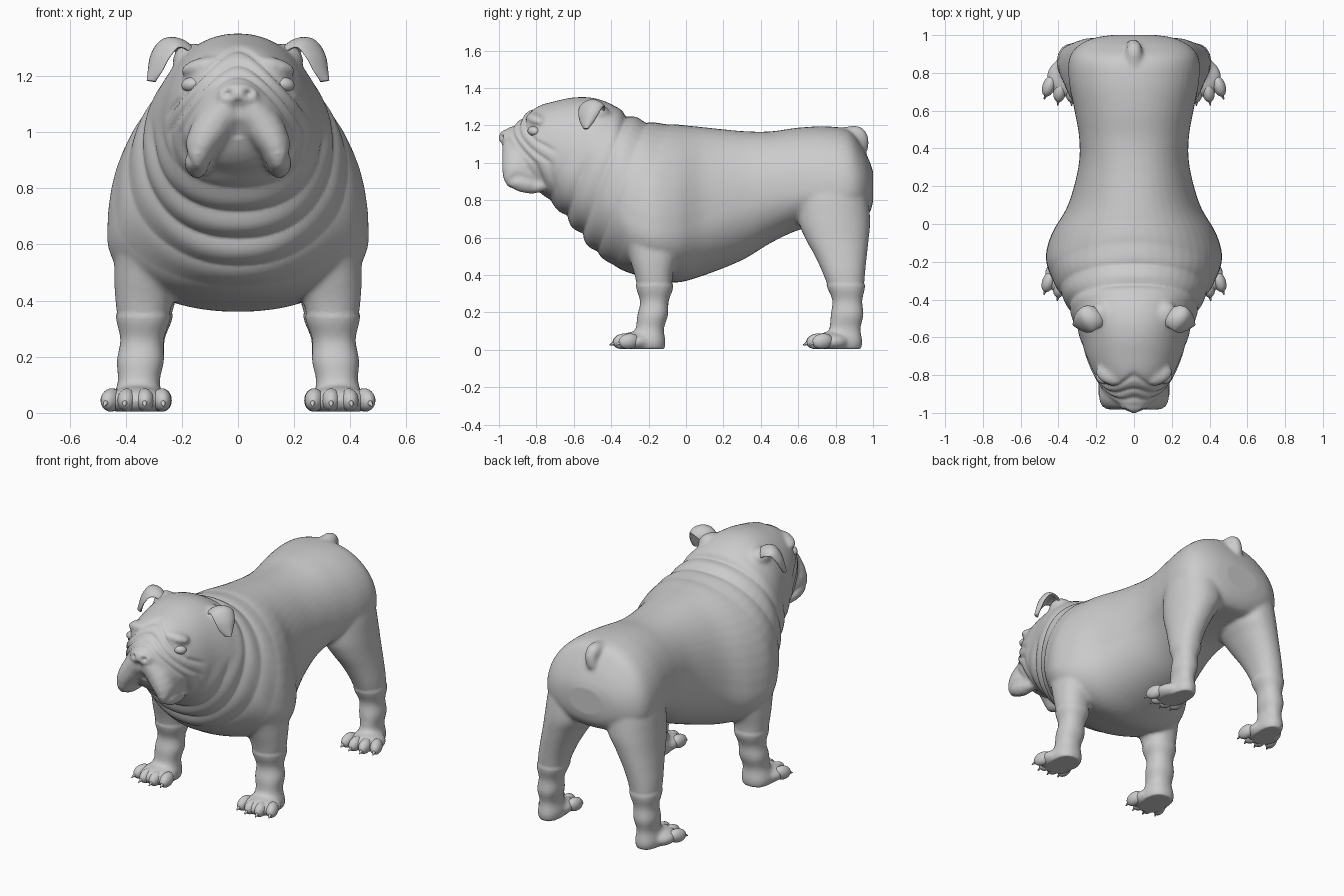
import bpy, bmesh, math
from mathutils import Vector, Matrix, Euler

if "Cube" in bpy.data.objects:
    bpy.data.objects.remove(bpy.data.objects["Cube"])


def smooth_rows(rows, n=6):
    """Catmull-Rom interpolation of station rows."""
    out = []
    for i in range(len(rows) - 1):
        a, b, c, d = rows[max(i - 1, 0)], rows[i], rows[i + 1], rows[min(i + 2, len(rows) - 1)]
        for k in range(n):
            t = k / n
            out.append([0.5 * (2 * q + (r - p) * t + (2 * p - 5 * q + 4 * r - s) * t * t
                               + (3 * q - p - 3 * r + s) * t ** 3) for p, q, r, s in zip(a, b, c, d)])
    return out + [list(rows[-1])]


def loft(bm, rings):
    vs = [[bm.verts.new(p) for p in r] for r in rings]
    n = len(vs[0])
    faces = [bm.faces.new((a[i], a[(i + 1) % n], b[(i + 1) % n], b[i]))
             for a, b in zip(vs, vs[1:]) for i in range(n)]
    faces += [bm.faces.new(vs[0][::-1]), bm.faces.new(vs[-1])]
    bmesh.ops.recalc_face_normals(bm, faces=faces)


def circle(n=40, p=2.0):
    for i in range(n):
        a = 2 * math.pi * i / n
        c, s = math.cos(a), math.sin(a)
        yield math.copysign(abs(c) ** (2 / p), c), math.copysign(abs(s) ** (2 / p), s)


def blob(bm, loc, scale, rot=(0, 0, 0)):
    m = Matrix.LocRotScale(Vector(loc), Euler(rot), Vector(scale))
    bmesh.ops.create_uvsphere(bm, u_segments=24, v_segments=14, radius=1, matrix=m)


def finish(bm, name):
    me = bpy.data.meshes.new(name)
    bm.to_mesh(me)
    bm.free()
    for f in me.polygons:
        f.use_smooth = True
    ob = bpy.data.objects.new(name, me)
    bpy.context.collection.objects.link(ob)
    return ob


skin = bmesh.new()

# Trunk, neck and head: y, top, bottom, height of widest point, half width
trunk = [(-.975, 1.16, 1.05, 1.10, .06), (-.94, 1.195, 1.0, 1.08, .10), (-.90, 1.22, .93, 1.06, .145),
         (-.85, 1.27, .88, 1.05, .185), (-.79, 1.305, .85, 1.04, .22), (-.70, 1.33, .77, 1.02, .255),
         (-.60, 1.35, .66, .97, .285), (-.50, 1.348, .54, .92, .322), (-.40, 1.315, .46, .80, .37),
         (-.30, 1.25, .41, .68, .43), (-.18, 1.215, .38, .63, .467), (-.05, 1.205, .36, .63, .435),
         (.10, 1.19, .40, .68, .35), (.30, 1.17, .48, .78, .295), (.45, 1.168, .57, .84, .29),
         (.60, 1.188, .64, .85, .315), (.75, 1.195, .67, .85, .345), (.87, 1.175, .68, .85, .345),
         (.94, 1.09, .69, .86, .30), (.985, 1.0, .74, .87, .21), (1.003, .94, .81, .88, .09)]
loft(skin, [[(w * c, y, mid + s * ((top - mid) if s > 0 else (mid - bot))) for c, s in circle(48, 2.15)]
            for y, top, bot, mid, w in smooth_rows(trunk)])

# Legs: z, front y, back y, centre x, half width
front_leg = [(.80, -.28, -.08, .27, .09), (.62, -.335, -.02, .305, .125), (.50, -.305, -.045, .325, .116),
             (.40, -.275, -.07, .335, .102), (.32, -.26, -.075, .338, .09), (.22, -.25, -.095, .345, .08),
             (.13, -.27, -.11, .352, .08), (.05, -.30, -.115, .357, .085), (0, -.30, -.115, .357, .083)]
hind_leg = [(1.0, .68, .92, .20, .09), (.85, .61, .965, .205, .14), (.70, .60, .985, .215, .15),
            (.60, .635, .978, .25, .125), (.50, .69, .967, .285, .104), (.40, .735, .957, .312, .09),
            (.30, .77, .95, .325, .078), (.20, .78, .945, .333, .066), (.13, .765, .94, .337, .063),
            (.05, .74, .938, .338, .066), (0, .74, .935, .338, .062)]
for side in (1, -1):
    for leg in (front_leg, hind_leg):
        loft(skin, [[(side * (x + w * c), (a + b) / 2 + s * (b - a) / 2, z) for c, s in circle(32, 2.2)]
                    for z, a, b, x, w in smooth_rows(leg)])
    # Broad front of each paw
    blob(skin, (side * .362, -.275, .045), (.108, .10, .055), (0, 0, side * .2))
    blob(skin, (side * .358, .775, .045), (.10, .10, .055), (0, 0, side * .35))
    # Hanging jowl, brow, eyelid and ear root
    for x, y, z, r, sy in smooth_rows([(.05, -.91, 1.075, .062, .075), (.09, -.905, 1.02, .07, .08),
                                       (.128, -.90, .96, .06, .085), (.146, -.88, .90, .047, .09),
                                       (.146, -.83, .875, .04, .09)], 2):
        blob(skin, (side * x, y, z), (r, sy, r))
    blob(skin, (side * .13, -.80, 1.235), (.08, .05, .03), (0, side * .25, side * .4))
    blob(skin, (side * .165, -.785, 1.125), (.06, .045, .022), (0, side * .2, side * .5))
    blob(skin, (side * .175, -.48, 1.265), (.06, .07, .05), (0, side * .5, 0))

# Nose and short curled tail
blob(skin, (0, -.965, 1.135), (.075, .037, .042))
tail = smooth_rows([(.0, .84, 1.14, .05), (0, .91, 1.155, .044), (0, .94, 1.125, .037), (-.01, .945, 1.085, .032)], 4)
for x, y, z, r in tail:
    blob(skin, (x, y, z), (r, r, r))

body = finish(skin, "dog_body")
mod = body.modifiers.new("merge", 'REMESH')
mod.mode = 'VOXEL'
mod.voxel_size = .011
mod = body.modifiers.new("soften", 'SMOOTH')
mod.factor = .5
mod.iterations = 10
dg = bpy.context.evaluated_depsgraph_get()
dg.update()
merged = bpy.data.meshes.new_from_object(body.evaluated_get(dg))
body.modifiers.clear()
body.data = merged


def gauss(v, w):
    return math.exp(-(v / w) ** 2)


def relief(p):
    """Height of the skin folds at a point."""
    x, y, z = p
    # Neck and throat folds, fading out over the skull
    u = y + .38 * (1.25 - z)
    k = min(1, max(0, (z - .95) / .1))
    fade = 1 - k + k / (1 + math.exp(-(u + .36) / .02))
    amp = .013 + .012 * gauss(x, .2)
    h = amp * (abs(math.sin(math.pi * (u + .44) / .12)) - .6) * gauss(u + .36, .2) * fade
    # Creases sweeping from the nose round the muzzle and over the forehead
    if y < -.68:
        e = math.hypot(x / (.2 - .4 * max(0, z - 1.0)), (z - 1.0) / .2)
        k = min(1, (-.68 - y) / .06) * min(1, max(0, (z - .84) / .08))
        for ring in (1.02, 1.22, 1.48):
            h -= .009 * k * gauss(e - ring, .05)
    # Nostrils and the lip groove
    if y < -.93:
        h -= .022 * gauss(math.hypot(abs(x) - .042, z - 1.14), .016)
        if z < 1.11:
            h -= .008 * gauss(x, .012)
    # Wrist and hock bumps
    if z < .35 and abs(x) > .2:
        h += .005 * math.sin(z * 42)
    return h


moved = [v.co + v.normal * relief(v.co) for v in merged.vertices]
for v, co in zip(merged.vertices, moved):
    v.co = (co.x, max(-1, min(1, co.y)), max(0.005, co.z))
for f in merged.polygons:
    f.use_smooth = True

# Ears: path x, y, z and half width; cupped flap drooping at the tip
ear_path = smooth_rows([(.16, -.49, 1.26, .05), (.205, -.49, 1.305, .065), (.25, -.505, 1.312, .07),
                        (.28, -.52, 1.27, .062), (.292, -.53, 1.22, .042), (.30, -.535, 1.18, .014)])
for side, label in ((1, "left"), (-1, "right")):
    rings = []
    for i, (x, y, z, w) in enumerate(ear_path):
        a, b = ear_path[max(i - 1, 0)], ear_path[min(i + 1, len(ear_path) - 1)]
        n = Vector((-(b[2] - a[2]), 0, b[0] - a[0])).normalized()
        rings.append([(side * (x + n.x * o + .45 * w * c), y + .9 * w * c, z + n.z * o)
                      for c, s in circle(24) for o in [.015 * s - .3 * w * c * c + .01]])
    bm = bmesh.new()
    loft(bm, rings)
    finish(bm, label + "_ear")

    # Eye
    bm = bmesh.new()
    blob(bm, (side * .163, -.812, 1.17), (.04, .034, .027), (0, side * .15, side * .4))
    finish(bm, label + "_eye")

    # Toes fan outward, each ending in a claw
    for place, dx, dy in (("front", 0, 0), ("hind", -.002, 1.035)):
        toes, claws = bmesh.new(), bmesh.new()
        for tx, ty, turn in ((.272, -.318, -.1), (.332, -.335, 0), (.395, -.333, .15), (.452, -.305, .35)):
            x, y = side * (tx + dx), ty + dy
            blob(toes, (x, y, .046), (.034, .058, .041), (.15, 0, side * turn))
            tip = (Matrix.Translation((x, y, .034)) @ Matrix.Rotation(side * turn, 4, 'Z')
                   @ Matrix.Translation((0, -.056, 0)) @ Matrix.Rotation(math.radians(115), 4, 'X'))
            bmesh.ops.create_cone(claws, cap_ends=True, segments=10, radius1=.014, radius2=.003,
                                  depth=.04, matrix=tip)
        finish(toes, f"{label}_{place}_toes")
        finish(claws, f"{label}_{place}_claws")
